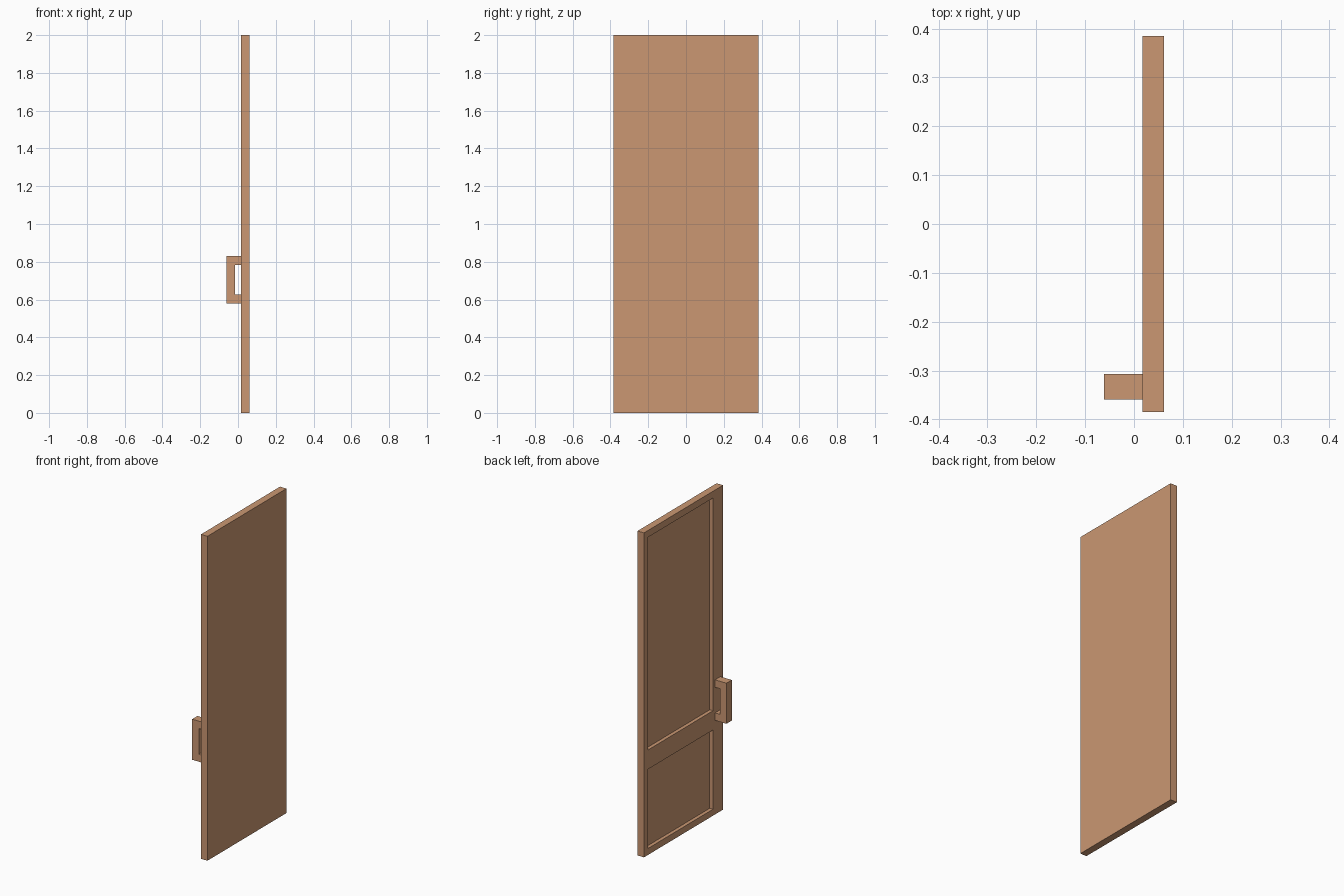
import bpy
import bmesh
from mathutils import Vector

cube = bpy.data.objects.get("Cube")
if cube:
    bpy.data.objects.remove(cube, do_unlink=True)

wood = bpy.data.materials.new("tan_wood")
wood.use_nodes = True
TAN = (0.595, 0.312, 0.17, 1)
wood.diffuse_color = TAN
wood.node_tree.nodes["Principled BSDF"].inputs["Base Color"].default_value = TAN

# Overall sizes
FACE_X, REAR_X = 0.017, 0.061
HALF_WIDTH, HEIGHT = 0.385, 2.0
PANEL_Y = (-0.287, 0.345)
PANELS_Z = ((0.04, 0.528), (0.647, 1.958))
RECESS = 0.022


def add_object(name, bm):
    bmesh.ops.recalc_face_normals(bm, faces=bm.faces)
    mesh = bpy.data.meshes.new(name)
    bm.to_mesh(mesh)
    bm.free()
    mesh.materials.append(wood)
    obj = bpy.data.objects.new(name, mesh)
    bpy.context.collection.objects.link(obj)
    return obj


def cut(bm, point, normal):
    bmesh.ops.bisect_plane(bm, geom=bm.verts[:] + bm.edges[:] + bm.faces[:],
                           plane_co=point, plane_no=normal)


# Door leaf: a slab scored along the panel borders, then two panels sunk in
bm = bmesh.new()
bmesh.ops.create_cube(bm, size=1)
bmesh.ops.scale(bm, vec=(REAR_X - FACE_X, 2 * HALF_WIDTH, HEIGHT), verts=bm.verts)
bmesh.ops.translate(bm, vec=((FACE_X + REAR_X) / 2, 0, HEIGHT / 2), verts=bm.verts)
for y in PANEL_Y:
    cut(bm, (0, y, 0), (0, 1, 0))
for span in PANELS_Z:
    for z in span:
        cut(bm, (0, 0, z), (0, 0, 1))


def is_panel(face):
    c = face.calc_center_median()
    return (face.normal.x < -0.9 and PANEL_Y[0] < c.y < PANEL_Y[1]
            and any(low < c.z < high for low, high in PANELS_Z))


bm.normal_update()
panels = [f for f in bm.faces if is_panel(f)]
for f in bmesh.ops.extrude_discrete_faces(bm, faces=panels)["faces"]:
    bmesh.ops.translate(bm, vec=(RECESS, 0, 0), verts=f.verts)
add_object("door_leaf", bm)

# Pull handle: a square C profile extruded sideways
OUT_X, GRIP_X = -0.061, -0.016
LOW, HIGH, ARM = 0.58, 0.83, 0.046
profile = [(FACE_X, LOW), (OUT_X, LOW), (OUT_X, HIGH), (FACE_X, HIGH),
           (FACE_X, HIGH - ARM), (GRIP_X, HIGH - ARM),
           (GRIP_X, LOW + ARM), (FACE_X, LOW + ARM)]
bm = bmesh.new()
side = bm.faces.new([bm.verts.new((x, -0.359, z)) for x, z in profile])
swept = bmesh.ops.extrude_face_region(bm, geom=[side])["geom"]
bmesh.ops.translate(bm, vec=Vector((0, 0.052, 0)),
                    verts=[v for v in swept if isinstance(v, bmesh.types.BMVert)])
add_object("pull_handle", bm)
